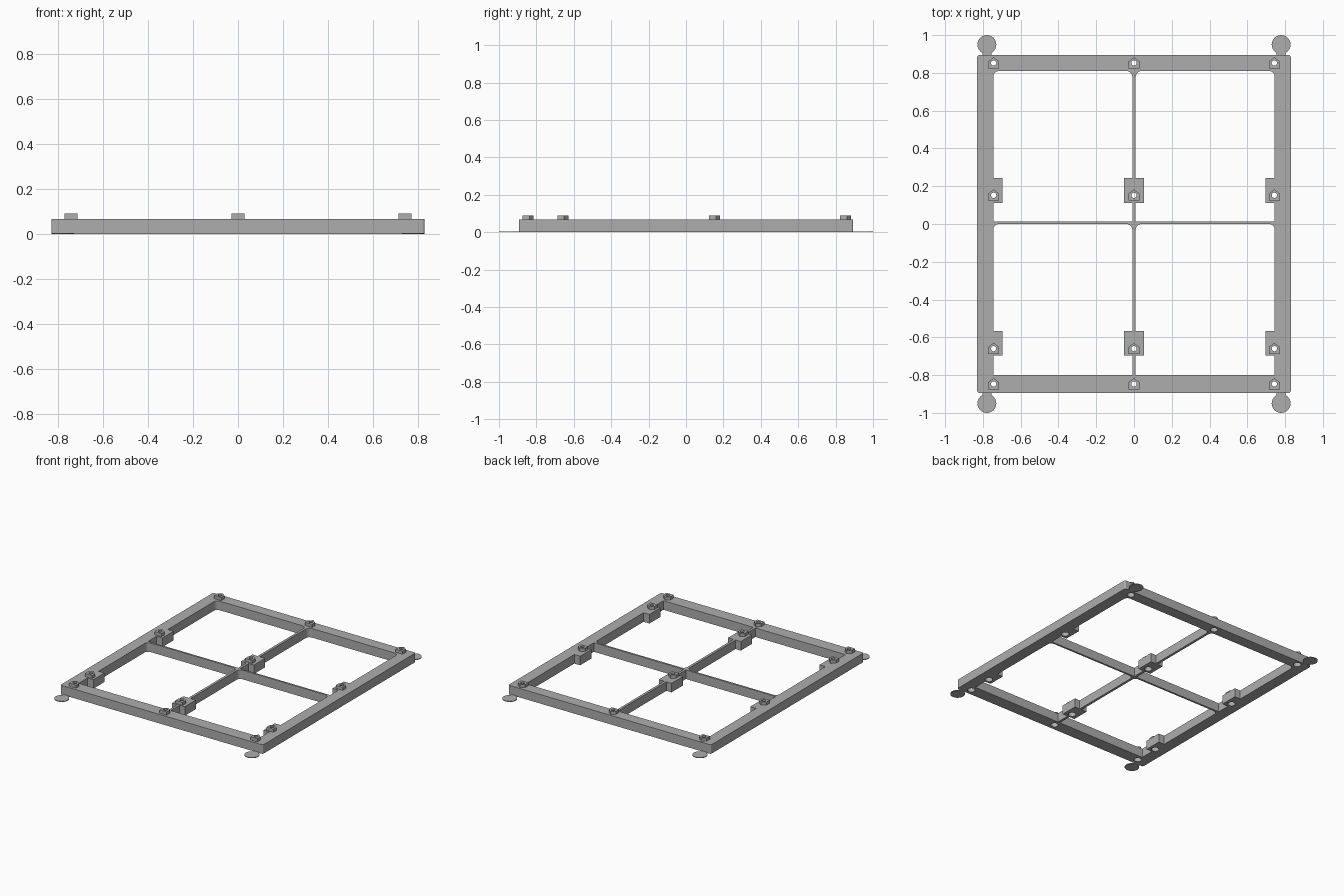
import bpy, bmesh, math

if "Cube" in bpy.data.objects:
    bpy.data.objects.remove(bpy.data.objects["Cube"])

gray = bpy.data.materials.new("plain gray")
gray.use_nodes = True
gray.diffuse_color = (0.42, 0.42, 0.42, 1)
gray.node_tree.nodes["Principled BSDF"].inputs["Base Color"].default_value = gray.diffuse_color

TOP, PEG_TOP = 0.067, 0.09
RAIL, RIB = 0.745, 0.009
PEG_ROWS = (0.852, 0.152, -0.66, -0.847)


def prisms(name, profiles, z0, z1):
    """One object made of several extruded outlines."""
    bm = bmesh.new()
    for pts in profiles:
        low = bm.faces.new([bm.verts.new((x, y, z0)) for x, y in pts])
        geom = bmesh.ops.extrude_face_region(bm, geom=[low])["geom"]
        for v in geom:
            if isinstance(v, bmesh.types.BMVert):
                v.co.z = z1
    bmesh.ops.recalc_face_normals(bm, faces=bm.faces)
    mesh = bpy.data.meshes.new(name)
    bm.to_mesh(mesh)
    bm.free()
    mesh.materials.append(gray)
    obj = bpy.data.objects.new(name, mesh)
    bpy.context.collection.objects.link(obj)
    return obj


def arc(cx, cy, r, start, end, n):
    return [(cx + r * math.cos(math.radians(start + (end - start) * i / n)),
             cy + r * math.sin(math.radians(start + (end - start) * i / n)))
            for i in range(n + 1)]


def circle(cx, cy, r, n=24):
    return arc(cx, cy, r, 0, 360, n)[:-1]


def cut(obj, cutter):
    mod = obj.modifiers.new("cut", "BOOLEAN")
    mod.operation, mod.solver, mod.object = "DIFFERENCE", "EXACT", cutter
    bpy.context.view_layer.objects.active = obj
    bpy.ops.object.modifier_apply(modifier=mod.name)


def opening(y0, y1, pad0, pad1, r=0.03):
    """Window outline: mounting pads intrude on both sides, far corners rounded."""
    a, b, pad_a, pad_b = RIB, RAIL, 0.052, 0.697
    return ([(a, y0), (b, y0), (b, pad0), (pad_b, pad0), (pad_b, pad1), (b, pad1)]
            + arc(b - r, y1 - r, r, 0, 90, 6) + arc(a + r, y1 - r, r, 90, 180, 6)
            + [(a, pad1), (pad_a, pad1), (pad_a, pad0), (a, pad0)])


def mirrored(pts):
    return [(-x, y) for x, y in reversed(pts)]


# Frame with four windows
w, d, r = 0.83, 0.894, 0.01
outline = (arc(w - r, d - r, r, 0, 90, 3) + arc(r - w, d - r, r, 90, 180, 3)
           + arc(r - w, r - d, r, 180, 270, 3) + arc(w - r, r - d, r, 270, 360, 3))
frame = prisms("frame", [outline], 0, TOP)
windows = [opening(0.014, 0.81, 0.111, 0.243), opening(-0.8, 0, -0.697, -0.567)]
windows += [mirrored(p) for p in windows]
window_cutter = prisms("window_cutter", windows, -0.1, 0.2)
cut(frame, window_cutter)

# Pointed locating pegs, one over each screw hole
spots = [(x, y) for x in (-0.743, 0, 0.743) for y in PEG_ROWS]
house = [(-0.029, -0.028), (0.029, -0.028), (0.029, 0.009), (0, 0.031), (-0.029, 0.009)]
pegs = prisms("locating_pegs", [[(x + u, y + v) for u, v in house] for x, y in spots],
              TOP, PEG_TOP)

# Screw holes with wider recesses underneath
hole_cutter = prisms("hole_cutter", [circle(x, y, 0.014) for x, y in spots], -0.1, 0.2)
recess_cutter = prisms("recess_cutter", [circle(x, y, 0.026) for x, y in spots], -0.1, 0.03)
cut(frame, hole_cutter)
cut(pegs, hole_cutter)
cut(frame, recess_cutter)
for cutter in (window_cutter, hole_cutter, recess_cutter):
    bpy.data.objects.remove(cutter)

# Thin round tabs joined to the corners by short necks
for sx, side in ((1, "left"), (-1, "right")):
    for sy, end in ((1, "back"), (-1, "front")):
        cx, cy = sx * 0.779, sy * 0.95
        prisms(f"{end}_{side}_tab", [circle(cx, cy, 0.05, 32)], 0, 0.005)
        neck = [(cx - 0.024, sy * 0.89), (cx + 0.024, sy * 0.89),
                (cx + 0.024, sy * 0.915), (cx - 0.024, sy * 0.915)]
        prisms(f"{end}_{side}_tab_neck", [neck], 0, 0.0045)
